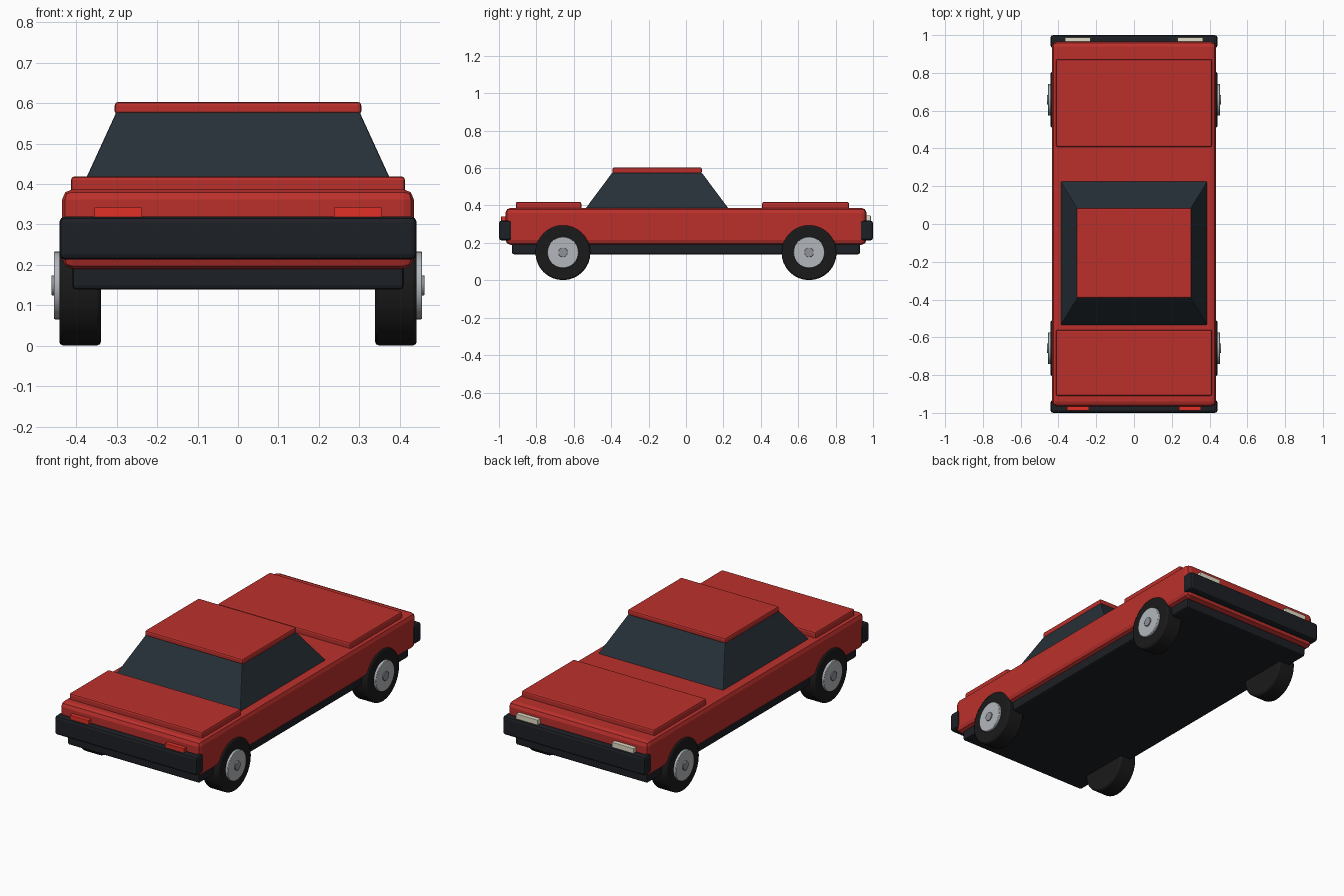
import bpy, bmesh, math
from mathutils import Matrix

if "Cube" in bpy.data.objects:
    bpy.data.objects.remove(bpy.data.objects["Cube"])


def material(name, rgb):
    m = bpy.data.materials.new(name)
    m.diffuse_color = (*rgb, 1)
    m.use_nodes = True
    m.node_tree.nodes["Principled BSDF"].inputs["Base Color"].default_value = m.diffuse_color
    return m


RED = material("red paint", (0.50, 0.03, 0.025))
BLACK = material("black trim", (0.012, 0.014, 0.018))
GLASS = material("dark glass", (0.02, 0.03, 0.04))
RUBBER = material("rubber", (0.01, 0.01, 0.01))
SILVER = material("silver", (0.45, 0.47, 0.50))
GREY = material("cap grey", (0.28, 0.29, 0.32))
CREAM = material("cream lamp", (0.75, 0.70, 0.55))
TAIL = material("red lamp", (0.75, 0.03, 0.02))


def finish(name, bm, mat, bevel=0.0, segments=2):
    mesh = bpy.data.meshes.new(name)
    bm.to_mesh(mesh)
    bm.free()
    ob = bpy.data.objects.new(name, mesh)
    bpy.context.collection.objects.link(ob)
    mesh.materials.append(mat)
    if bevel:
        mod = ob.modifiers.new("bevel", 'BEVEL')
        mod.width, mod.segments = bevel, segments
        mod.limit_method = 'ANGLE'
    return ob


def box(name, x, y, z, mat, bevel=0.0, taper=None):
    """Box from (min, max) ranges; taper = (x inset, y inset) of the top face."""
    bm = bmesh.new()
    bmesh.ops.create_cube(bm, size=1)
    for v in bm.verts:
        top = v.co.z > 0
        sx, sy = math.copysign(1, v.co.x), math.copysign(1, v.co.y)
        v.co = (x[sx > 0], y[sy > 0], z[top])
        if taper and top:
            v.co.x -= sx * taper[0]
            v.co.y -= sy * taper[1]
    return finish(name, bm, mat, bevel)


def disc(name, radius, x0, x1, y, z, mat, bevel):
    """Cylinder along x between x0 and x1."""
    bm = bmesh.new()
    turn = Matrix.Translation(((x0 + x1) / 2, y, z)) @ Matrix.Rotation(math.pi / 2, 4, 'Y')
    bmesh.ops.create_cone(bm, cap_ends=True, segments=32, radius1=radius, radius2=radius,
                          depth=abs(x1 - x0), matrix=turn)
    ob = finish(name, bm, mat, bevel)
    for p in ob.data.polygons:
        p.use_smooth = len(p.vertices) == 4
    bpy.context.view_layer.objects.active = ob
    bpy.ops.object.select_all(action='DESELECT')
    ob.select_set(True)
    bpy.ops.object.shade_smooth_by_angle(angle=math.radians(30))
    return ob


# Body and underside
box("body", (-0.435, 0.435), (-0.965, 0.965), (0.19, 0.387), RED, 0.026)
box("sill", (-0.41, 0.41), (-0.93, 0.93), (0.139, 0.25), BLACK, 0.01)

# Raised lids at both ends
box("front_lid", (-0.413, 0.413), (-0.91, -0.56), (0.37, 0.419), RED, 0.009)
box("rear_lid", (-0.413, 0.413), (0.407, 0.872), (0.37, 0.419), RED, 0.009)

# Cabin glass and roof panel
box("cabin_glass", (-0.389, 0.389), (-0.536, 0.226), (0.385, 0.577), GLASS, 0.004, (0.088, 0.143))
box("roof", (-0.305, 0.305), (-0.393, 0.085), (0.571, 0.603), RED, 0.009)

# Bumpers and lamps
for name, s, mat, a, b, top in (("front", -1, TAIL, 0.237, 0.355, 0.342),
                                ("rear", 1, CREAM, 0.23, 0.365, 0.346)):
    ends = sorted((s * 0.932, s * 1.0))
    box(name + "_bumper", (-0.442, 0.442), ends, (0.213, 0.319), BLACK, 0.014)
    for side, sx in (("left", -1), ("right", 1)):
        box(f"{name}_{side}_lamp", sorted((sx * a, sx * b)), sorted((s * 0.94, s * 0.988)),
            (0.28, top), mat, 0.002)

# Wheels
for end, y in (("front", -0.658), ("rear", 0.658)):
    for side, s in (("left", -1), ("right", 1)):
        tag = f"{end}_{side}"
        disc(tag + "_tyre", 0.147, s * 0.339, s * 0.442, y, 0.148, RUBBER, 0.009)
        disc(tag + "_hub", 0.084, s * 0.40, s * 0.455, y, 0.149, SILVER, 0.003)
        disc(tag + "_cap", 0.025, s * 0.43, s * 0.461, y, 0.149, GREY, 0.002)
